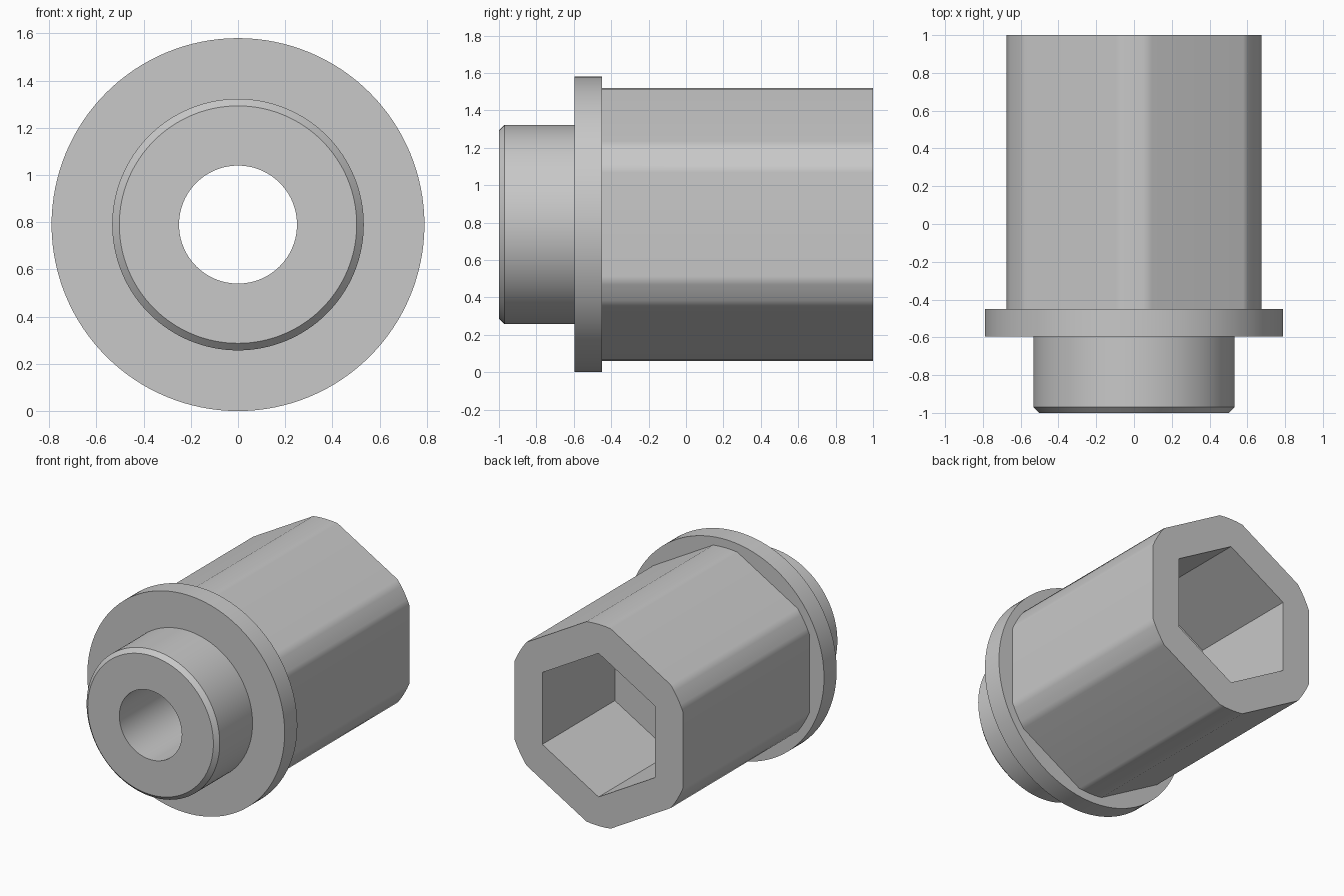
import bpy, bmesh
from math import pi, sin, cos, acos, radians

if "Cube" in bpy.data.objects:
    bpy.data.objects.remove(bpy.data.objects["Cube"], do_unlink=True)

AXIS_Z = 0.79          # height of the long axis
FLAT, CORNER = 0.675, 0.73  # hexagon apothem and rounded corner radius

steel = bpy.data.materials.new("light grey steel")
steel.use_nodes = True
steel.diffuse_color = (0.58, 0.58, 0.58, 1)
steel.node_tree.nodes["Principled BSDF"].inputs["Base Color"].default_value = (0.58, 0.58, 0.58, 1)


def circle(r, n=128):
    return [(r * cos(2 * pi * i / n), r * sin(2 * pi * i / n)) for i in range(n)]


def hexagon(r):
    return [(r * cos(pi / 6 + i * pi / 3), r * sin(pi / 6 + i * pi / 3)) for i in range(6)]


def rounded_hexagon(steps=4):
    half = pi / 6 - acos(FLAT / CORNER)   # half the arc at each corner
    points = []
    for i in range(6):
        for s in range(steps + 1):
            a = pi / 6 + i * pi / 3 + half * (2 * s / steps - 1)
            points.append((CORNER * cos(a), CORNER * sin(a)))
    return points


def solid(name, sections):
    """Skin a closed solid through (y, outline) sections along the axis."""
    bm = bmesh.new()
    rings = [[bm.verts.new((x, y, AXIS_Z + z)) for x, z in outline] for y, outline in sections]
    for a, b in zip(rings, rings[1:]):
        for i in range(len(a)):
            j = (i + 1) % len(a)
            bm.faces.new((a[i], a[j], b[j], b[i]))
    bm.faces.new(rings[0])
    bm.faces.new(rings[-1])
    bmesh.ops.recalc_face_normals(bm, faces=bm.faces)
    mesh = bpy.data.meshes.new(name)
    bm.to_mesh(mesh)
    bm.free()
    mesh.materials.append(steel)
    obj = bpy.data.objects.new(name, mesh)
    bpy.context.collection.objects.link(obj)
    return obj


# Chamfered spigot and flange
socket = solid("flanged_hex_socket", [
    (-1.0, circle(0.503)), (-0.97, circle(0.533)), (-0.595, circle(0.533)),
    (-0.595, circle(0.79)), (-0.45, circle(0.79))])

# Hexagonal body, hexagonal pocket and round bore
body = solid("hex_body", [(-0.52, rounded_hexagon()), (1.0, rounded_hexagon())])
pocket = solid("hex_pocket", [(0.17, hexagon(0.52)), (1.1, hexagon(0.52))])
bore = solid("round_bore", [(-1.1, circle(0.25, 96)), (0.3, circle(0.25, 96))])

bpy.ops.object.select_all(action="DESELECT")
bpy.context.view_layer.objects.active = socket
socket.select_set(True)
for tool, operation in ((body, "UNION"), (pocket, "DIFFERENCE"), (bore, "DIFFERENCE")):
    tool.hide_render = True
    mod = socket.modifiers.new(tool.name, "BOOLEAN")
    mod.operation, mod.object, mod.solver = operation, tool, "EXACT"
    bpy.ops.object.modifier_apply(modifier=mod.name)
    bpy.data.objects.remove(tool, do_unlink=True)

# Smooth the curves while keeping the flats flat
bpy.ops.object.shade_smooth_by_angle(angle=radians(30))
weighted = socket.modifiers.new("flat sides", "WEIGHTED_NORMAL")
weighted.keep_sharp = True
